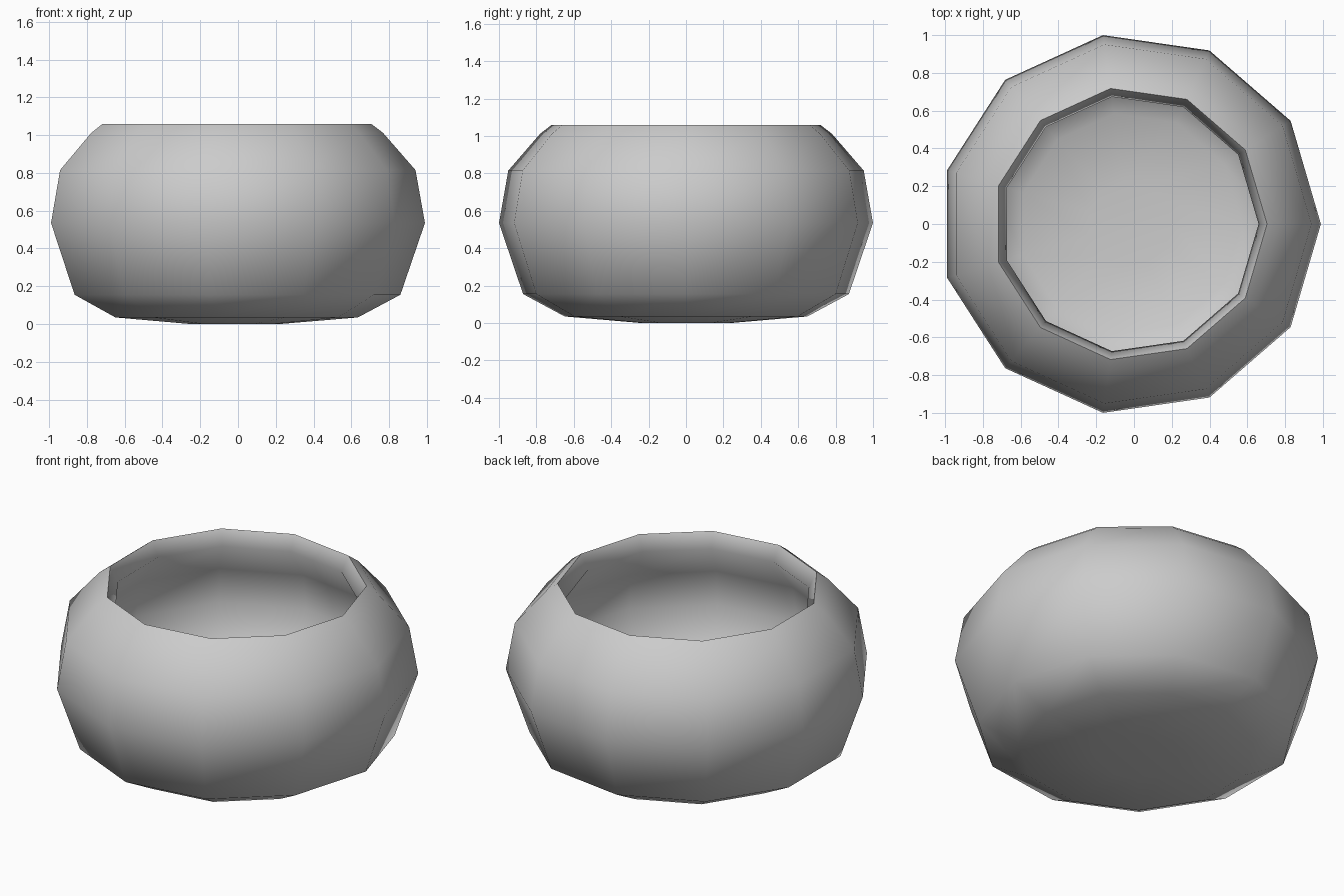
import bpy, bmesh
from math import cos, sin, tau, radians

if "Cube" in bpy.data.objects:
    bpy.data.objects.remove(bpy.data.objects["Cube"])

SIDES = 11
AXIS_X = -0.0205  # an odd-sided ring is off-centre in its own bounds

# Cross-section (radius, z): outer base up to the rim, over the lip, down the inside
PROFILE = [
    (0.24, 0.0), (0.655, 0.035), (0.88, 0.155), (1.01, 0.535),
    (0.96, 0.815), (0.788, 1.012), (0.725, 1.06),
    (0.68, 0.972), (0.835, 0.765), (0.87, 0.545),
    (0.76, 0.25), (0.59, 0.165), (0.225, 0.135),
]


def lathe(name, profile, sides):
    bm = bmesh.new()
    rings = [[bm.verts.new((AXIS_X + r * cos(tau * i / sides), r * sin(tau * i / sides), z))
              for i in range(sides)] for r, z in profile]
    for a, b in zip(rings, rings[1:]):
        for i in range(sides):
            j = (i + 1) % sides
            bm.faces.new((a[i], a[j], b[j], b[i]))
    # Close the underside and the inner floor
    bm.faces.new(rings[0][::-1])
    bm.faces.new(rings[-1])
    bmesh.ops.recalc_face_normals(bm, faces=bm.faces[:])
    mesh = bpy.data.meshes.new(name)
    bm.to_mesh(mesh)
    bm.free()
    obj = bpy.data.objects.new(name, mesh)
    bpy.context.collection.objects.link(obj)
    return obj


# Round bowl, smooth except for the sharp outer edge of the lip
bowl = lathe("bowl", PROFILE, SIDES)
bpy.context.view_layer.objects.active = bowl
bowl.select_set(True)
bpy.ops.object.shade_smooth_by_angle(angle=radians(75))
